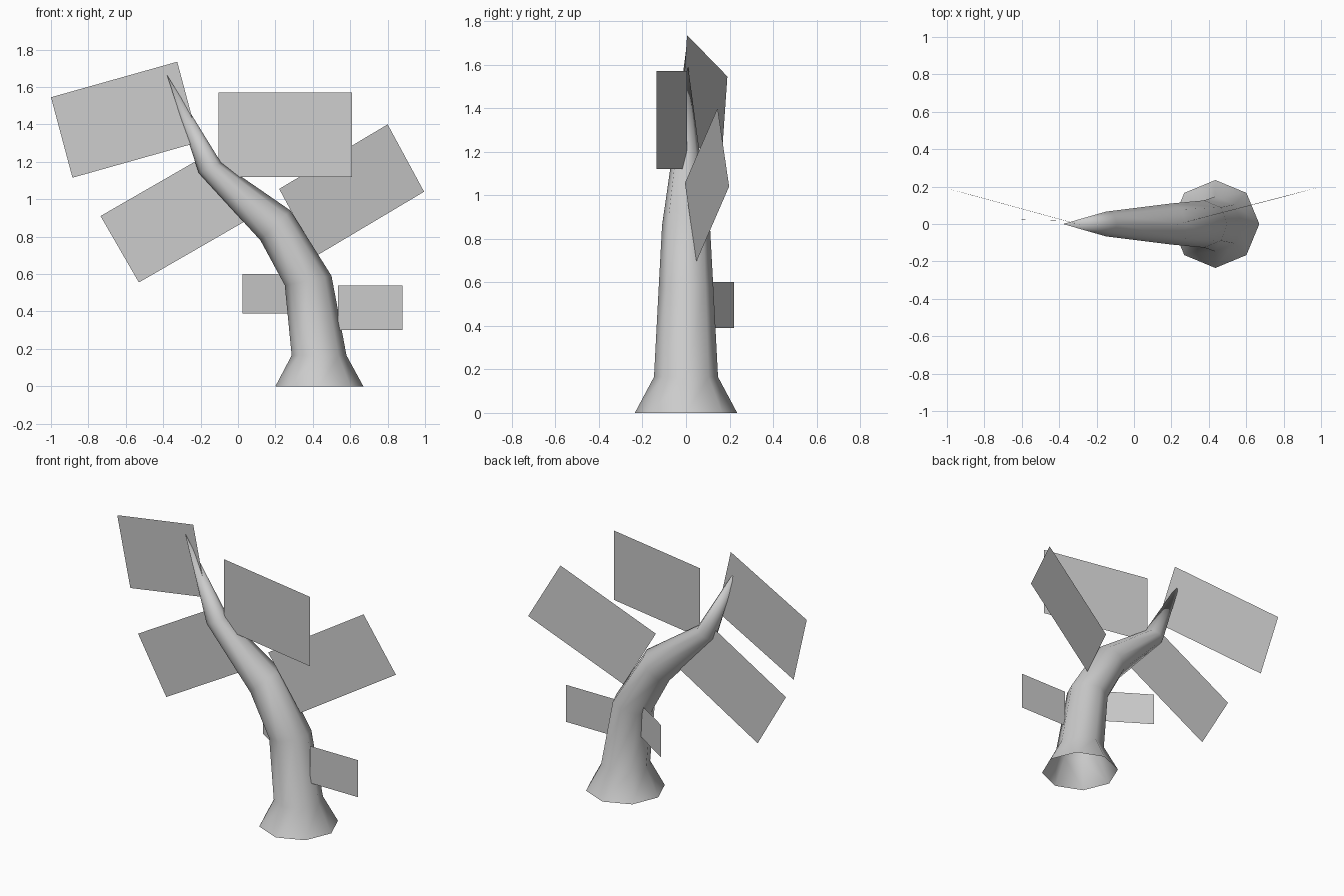
import bpy, bmesh, math
from mathutils import Vector

if "Cube" in bpy.data.objects:
    bpy.data.objects.remove(bpy.data.objects["Cube"])

SIDES = 8


def make_object(name, bm, smooth=False):
    mesh = bpy.data.meshes.new(name)
    bm.to_mesh(mesh)
    bm.free()
    for p in mesh.polygons:
        p.use_smooth = smooth
    obj = bpy.data.objects.new(name, mesh)
    bpy.context.collection.objects.link(obj)
    return obj


# Trunk: tilted octagon rings (left x, left z, right x, right z, half depth), open at the base
rings = [
    (0.20, 0.00, 0.67, 0.00, 0.235),
    (0.287, 0.165, 0.58, 0.165, 0.147),
    (0.25, 0.54, 0.50, 0.59, 0.126),
    (0.12, 0.78, 0.28, 0.94, 0.11),
    (-0.21, 1.14, -0.09, 1.195, 0.066),
]
bm = bmesh.new()
loops = []
for lx, lz, rx, rz, depth in rings:
    mid = Vector(((lx + rx) / 2, 0, (lz + rz) / 2))
    half = Vector(((rx - lx) / 2, 0, (rz - lz) / 2))
    loops.append([bm.verts.new(mid + half * math.cos(a) + Vector((0, depth * math.sin(a), 0)))
                  for a in (2 * math.pi * i / SIDES for i in range(SIDES))])
tip = bm.verts.new((-0.38, 0, 1.665))
for low, high in zip(loops, loops[1:]):
    for i in range(SIDES):
        j = (i + 1) % SIDES
        bm.faces.new((low[i], low[j], high[j], high[i]))
for i in range(SIDES):
    bm.faces.new((loops[-1][i], loops[-1][(i + 1) % SIDES], tip))
make_object("trunk", bm, smooth=True)


# Foliage cards: upper left corner, vector along the length, vector down the side
def card(name, corner, along, down):
    c, u, v = Vector(corner), Vector(along), Vector(down)
    bm = bmesh.new()
    bm.faces.new([bm.verts.new(p) for p in (c, c + v, c + u + v, c + u)])
    make_object(name, bm)


card("leaf_card_top_left", (-1.0, 0.19, 1.545), (0.675, -0.185, 0.19), (0.115, -0.03, -0.43))
card("leaf_card_top", (-0.105, 0.005, 1.57), (0.715, -0.14, 0), (0, 0, -0.45))
card("leaf_card_right", (0.22, -0.005, 1.055), (0.58, 0.15, 0.345), (0.195, 0.053, -0.36))
card("leaf_card_left", (-0.735, 0.025, 0.91), (0.585, -0.01, 0.337), (0.205, -0.003, -0.355))
card("small_leaf_card_back", (0.025, 0.22, 0.60), (0.28, -0.18, 0), (0, 0, -0.21))
card("small_leaf_card_right", (0.535, -0.025, 0.54), (0.345, 0, 0), (0, 0, -0.24))
